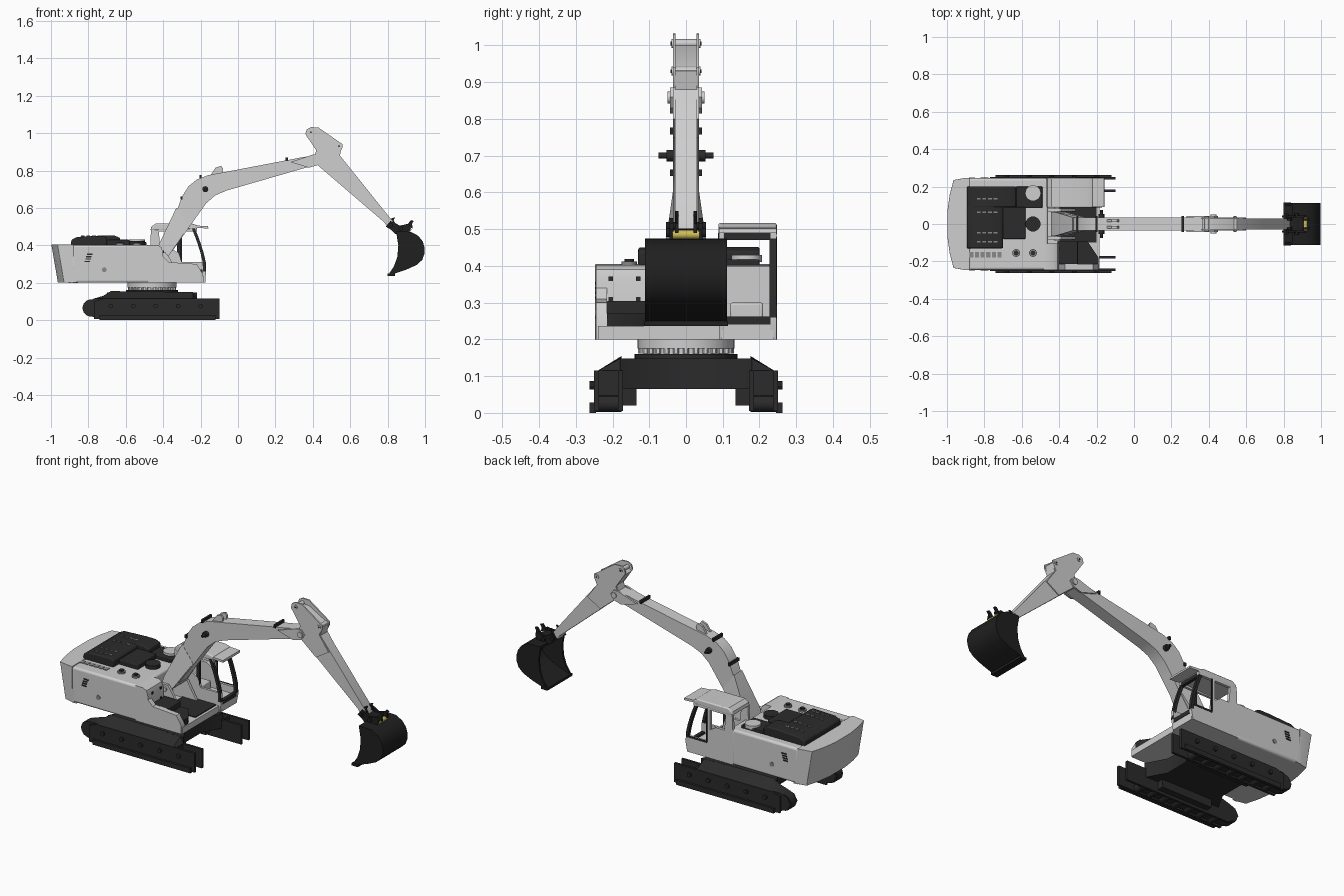
import bpy, bmesh, math
from mathutils import Matrix, Vector

if "Cube" in bpy.data.objects:
    bpy.data.objects.remove(bpy.data.objects["Cube"])


def material(name, r, g, b):
    m = bpy.data.materials.new(name)
    m.use_nodes = True
    m.diffuse_color = (r, g, b, 1)
    m.node_tree.nodes["Principled BSDF"].inputs["Base Color"].default_value = (r, g, b, 1)
    return m


LIGHT = material("light_grey", 0.62, 0.62, 0.62)
MID = material("mid_grey", 0.25, 0.25, 0.25)
DARK = material("charcoal", 0.024, 0.024, 0.024)
BLACK = material("bucket_black", 0.014, 0.014, 0.014)
YELLOW = material("pin_yellow", 0.62, 0.50, 0.10)
made = []


def finish(bm, name, mat, bevel=0):
    bmesh.ops.recalc_face_normals(bm, faces=bm.faces)
    me = bpy.data.meshes.new(name)
    bm.to_mesh(me)
    bm.free()
    ob = bpy.data.objects.new(name, me)
    bpy.context.collection.objects.link(ob)
    me.materials.append(mat)
    if bevel:
        b = ob.modifiers.new("Bevel", "BEVEL")
        b.width, b.segments, b.limit_method = bevel, 3, 'ANGLE'
        b.angle_limit = math.radians(40)
    made.append(ob)
    return ob


def prism(name, pts, lo, hi, mat, axis='y', bevel=0, shape=None):
    """Extrude a profile; xz for axis y, xy for axis z. shape moves each vertex."""
    bm = bmesh.new()
    put = (lambda a, b, t: (a, t, b)) if axis == 'y' else (lambda a, b, t: (a, b, t))
    rings = [[bm.verts.new(put(a, b, t)) for a, b in pts] for t in (lo, hi)]
    for r in rings:
        bm.faces.new(r)
    n = len(pts)
    for i in range(n):
        j = (i + 1) % n
        bm.faces.new((rings[0][i], rings[0][j], rings[1][j], rings[1][i]))
    if shape:
        for v in bm.verts:
            shape(v.co)
    return finish(bm, name, mat, bevel)


def box(name, x0, x1, y0, y1, z0, z1, mat, bevel=0):
    return prism(name, [(x0, z0), (x1, z0), (x1, z1), (x0, z1)], y0, y1, mat, bevel=bevel)


def cyl(name, centre, r, length, mat, axis='y', n=24):
    bm = bmesh.new()
    rot = Matrix.Rotation(math.pi / 2, 4, 'X') if axis == 'y' else Matrix()
    bmesh.ops.create_cone(bm, cap_ends=True, segments=n, radius1=r, radius2=r, depth=length,
                          matrix=Matrix.Translation(Vector(centre)) @ rot)
    return finish(bm, name, mat)


# --- Undercarriage -------------------------------------------------------
FRAME = [(-0.81, 0.03), (-0.77, 0.015), (-0.24, 0.015), (-0.22, 0.04), (-0.22, 0.115), (-0.24, 0.15),
         (-0.68, 0.155), (-0.72, 0.13), (-0.77, 0.115), (-0.81, 0.10), (-0.83, 0.065)]
PLATE = [(-0.77, 0.005), (-0.10, 0.005), (-0.10, 0.115), (-0.72, 0.115), (-0.77, 0.10)]


def slope(s):
    def f(co):
        if abs(co.y) > 0.2 and co.z > 0.115:
            co.z = 0.115
    return f


for side, s in (("left", 1), ("right", -1)):
    prism(side + "_track_frame", FRAME, s * 0.175, s * 0.24, DARK, shape=slope(s))
    prism(side + "_track_inner_plate", PLATE, s * 0.172, s * 0.185, DARK)
    prism(side + "_track_outer_plate", PLATE, s * 0.237, s * 0.25, DARK)
    box(side + "_track_guard", -0.74, -0.12, s * 0.245, s * 0.262, 0.0, 0.028, DARK)
    box(side + "_inner_gusset", -0.62, -0.30, s * 0.135, s * 0.178, 0.02, 0.12, DARK)
    cyl(side + "_idler_housing", (-0.785, s * 0.21, 0.065), 0.046, 0.05, DARK)
    for i in range(7):
        cyl(side + "_roller", (-0.70 + i * 0.08, s * 0.21, 0.025), 0.022, 0.07, DARK, n=16)
    for i in range(5):
        cyl(side + "_frame_bolt", (-0.68 + i * 0.12, s * 0.252, 0.075), 0.012, 0.02, DARK, n=10)

# cross frame with legs spreading toward the tracks
half = [(-0.70, 0.18), (-0.60, 0.18), (-0.54, 0.12), (-0.38, 0.12), (-0.32, 0.18), (-0.22, 0.18),
        (-0.27, 0.08)]
half = [(-0.70, 0.18), (-0.22, 0.18), (-0.28, 0.07)]
prism("cross_frame", half + [(x, -y) for x, y in reversed(half)] + [(-0.64, -0.07), (-0.64, 0.07)],
      0.065, 0.148, DARK, 'z')
cyl("frame_hub", (-0.46, 0, 0.12), 0.14, 0.08, DARK, 'z', 32)

# slewing ring
cyl("slewing_ring", (-0.46, 0, 0.188), 0.132, 0.026, LIGHT, 'z', 40)
cyl("ring_base", (-0.46, 0, 0.165), 0.115, 0.025, LIGHT, 'z', 40)
for i in range(28):
    a = i * math.tau / 28
    cyl("ring_bolt", (-0.46 + 0.122 * math.cos(a), 0.122 * math.sin(a), 0.17), 0.008, 0.016, LIGHT, 'z', 6)

# --- Upper body ----------------------------------------------------------
rear = [(-0.90, 0.247), (-0.965, 0.235), (-0.985, 0.16), (-0.998, 0.07)]


def tuck(co):
    if co.z < 0.21 and co.x < -0.89:
        co.x += 0.035


prism("counterweight", [(-0.88, 0.247)] + rear + [(x, -y) for x, y in reversed(rear)] + [(-0.88, -0.247)],
      0.2, 0.405, LIGHT, 'z', 0.018, tuck)
box("engine_bay", -0.885, -0.46, -0.245, 0.245, 0.2, 0.402, LIGHT, 0.012)
prism("right_side_tank", [(-0.48, 0.2), (-0.40, 0.2), (-0.40, 0.36), (-0.41, 0.39), (-0.43, 0.402), (-0.48, 0.402)],
      -0.245, -0.105, LIGHT)
prism("right_side_panel", [(-0.42, 0.2), (-0.19, 0.2), (-0.19, 0.25), (-0.22, 0.30), (-0.37, 0.31), (-0.40, 0.34),
                           (-0.42, 0.34)], -0.245, -0.215, LIGHT)
box("deck", -0.48, -0.185, -0.24, 0.24, 0.2, 0.236, LIGHT)
box("deck_cover", -0.40, -0.20, -0.10, 0.088, 0.234, 0.241, DARK)
box("upper_step_box", -0.41, -0.30, -0.215, -0.09, 0.236, 0.305, DARK, 0.005)
prism("lower_step", [(-0.30, -0.09), (-0.25, -0.09), (-0.19, -0.18), (-0.19, -0.215), (-0.30, -0.215)],
      0.236, 0.27, DARK, 'z')

# engine hood and top covers
prism("engine_hood", [(-0.895, 0.40), (-0.89, 0.43), (-0.86, 0.445), (-0.72, 0.452), (-0.66, 0.452), (-0.63, 0.44),
                      (-0.63, 0.40)], 0.09, 0.20, DARK, bevel=0.006)
prism("engine_hood_main", [(-0.895, 0.40), (-0.89, 0.43), (-0.86, 0.445), (-0.72, 0.45), (-0.70, 0.44), (-0.70, 0.40)],
      -0.13, 0.10, DARK, bevel=0.006)
box("hood_front_cover", -0.70, -0.58, -0.08, 0.09, 0.40, 0.43, DARK, 0.005)
box("hood_side_cover", -0.63, -0.49, 0.085, 0.20, 0.40, 0.418, DARK, 0.004)
cyl("round_cap", (-0.54, 0.165, 0.42), 0.042, 0.02, LIGHT, 'z')
cyl("swivel_cover", (-0.54, 0.0, 0.41), 0.04, 0.025, DARK, 'z')
for x in (-0.63, -0.54):
    cyl("filler_ring", (x, -0.155, 0.406), 0.021, 0.012, MID, 'z', 16)
    cyl("filler_cap", (x, -0.155, 0.412), 0.013, 0.014, DARK, 'z', 12)
for y in (-0.10, -0.05, 0.06, 0.13):
    for i in range(4):
        box("hood_slot", -0.84 + i * 0.03, -0.82 + i * 0.03, y, y + 0.008, 0.44, 0.4515, MID)
for i in range(6):
    box("top_vent", -0.88 + i * 0.03, -0.858 + i * 0.03, -0.18, -0.15, 0.40, 0.405, MID)
for s in (1, -1):
    for i in range(4):
        z = 0.31 + i * 0.013
        box("side_vent", -0.82 + i * 0.004, -0.79 + i * 0.004, s * 0.243, s * 0.248, z, z + 0.007, DARK)
    cyl("side_latch", (-0.715, s * 0.245, 0.27), 0.013, 0.006, MID, n=16)
for z in (0.31, 0.365):
    for y in (-0.205, -0.13):
        box("tank_bolt", -0.402, -0.396, y - 0.006, y + 0.006, z - 0.006, z + 0.006, DARK)

# --- Cab -----------------------------------------------------------------
def cab_front(z):
    return -0.17 - 0.06 * max(0, (z - 0.29) / 0.2) ** 1.4


curve = [0.26, 0.31, 0.36, 0.41, 0.45, 0.49]
post = [(cab_front(z), z) for z in curve] + [(cab_front(z) - 0.017, z) for z in reversed(curve)]
for side, y0, y1, sill in (("outer", 0.23, 0.246, 0.29), ("inner", 0.09, 0.104, 0.31)):
    prism("cab_%s_panel" % side, [(-0.47, 0.2), (-0.18, 0.2), (-0.17, 0.25), (-0.172, sill), (-0.30, sill),
                                  (-0.32, 0.36), (-0.36, 0.385), (-0.47, 0.385)], y0, y1, LIGHT)
    prism("cab_%s_front_post" % side, post, y0 - 0.003, y1, DARK)
    box("cab_%s_middle_post" % side, -0.325, -0.307, y0, y1, 0.32, 0.49, LIGHT if side == "outer" else DARK)
    prism("cab_%s_rear_post" % side, [(-0.47, 0.38), (-0.415, 0.38), (-0.425, 0.49), (-0.465, 0.49)], y0, y1, LIGHT)
    box("cab_%s_top_rail" % side, -0.455, -0.22, y0, y1, 0.475, 0.492, LIGHT)
box("door_sill_trim", -0.305, -0.175, 0.243, 0.248, 0.283, 0.293, DARK)
box("door_edge_trim", -0.308, -0.30, 0.243, 0.248, 0.29, 0.48, DARK)
box("cab_rear_wall", -0.47, -0.45, 0.095, 0.24, 0.2, 0.40, LIGHT)
box("cab_floor", -0.46, -0.175, 0.095, 0.24, 0.2, 0.25, LIGHT)
box("seat_base", -0.40, -0.32, 0.12, 0.21, 0.25, 0.30, LIGHT, 0.006)
box("cab_lower_rail", -0.192, -0.172, 0.095, 0.24, 0.24, 0.262, DARK)
prism("cab_roof", [(-0.468, 0.48), (-0.463, 0.50), (-0.44, 0.517), (-0.25, 0.517), (-0.22, 0.508), (-0.22, 0.488)],
      0.088, 0.247, LIGHT, bevel=0.006)
prism("cab_visor", [(-0.26, 0.495), (-0.26, 0.508), (-0.16, 0.502), (-0.158, 0.49)], 0.09, 0.246, LIGHT)
box("cab_front_top_rail", -0.24, -0.222, 0.095, 0.24, 0.47, 0.49, DARK)

# --- Boom ----------------------------------------------------------------
prism("boom", [(-0.40, 0.38), (-0.30, 0.66), (-0.265, 0.715), (-0.22, 0.752), (-0.16, 0.775), (-0.08, 0.79),
               (0.35, 0.872), (0.42, 0.882), (0.447, 0.865), (0.44, 0.84), (0.40, 0.826), (-0.06, 0.693),
               (-0.12, 0.668), (-0.17, 0.625), (-0.22, 0.555), (-0.35, 0.37)], -0.035, 0.035, LIGHT)


def flare(co):
    if co.z < 0.42:
        co.y *= 1.8


prism("boom_foot", [(-0.445, 0.335), (-0.425, 0.40), (-0.33, 0.60), (-0.26, 0.505), (-0.37, 0.345), (-0.41, 0.31)],
      -0.036, 0.036, LIGHT, shape=flare)
for s in (1, -1):
    prism("boom_bracket", [(-0.48, 0.22), (-0.30, 0.22), (-0.37, 0.34), (-0.39, 0.365), (-0.43, 0.365), (-0.48, 0.33)],
          s * 0.067, s * 0.082, LIGHT)
    prism("boom_end_cheek", [(0.28, 0.845), (0.40, 0.885), (0.43, 0.885), (0.45, 0.86), (0.43, 0.83), (0.38, 0.815)],
          s * 0.033, s * 0.044, LIGHT)
    cyl("boom_pin_collar", (-0.175, s * 0.043, 0.70), 0.016, 0.02, DARK, n=16)
    prism("boom_top_lug", [(-0.15, 0.77), (-0.12, 0.815), (-0.09, 0.825), (-0.08, 0.81), (-0.085, 0.78)],
          s * 0.012, s * 0.024, LIGHT)
cyl("boom_foot_pin", (-0.41, 0, 0.34), 0.016, 0.18, LIGHT, n=16)
cyl("boom_cylinder_pin", (-0.175, 0, 0.70), 0.008, 0.15, DARK, n=16)
cyl("boom_end_pin", (0.425, 0, 0.858), 0.016, 0.10, LIGHT, n=16)
for x, z in ((-0.302, 0.65), (-0.20, 0.764), (0.26, 0.858)):
    box("hose_clamp", x - 0.006, x + 0.006, -0.043, 0.043, z - 0.006, z + 0.012, DARK)

# --- Stick ---------------------------------------------------------------
prism("stick", [(0.365, 0.985), (0.385, 1.0), (0.43, 1.0), (0.555, 0.93), (0.545, 0.88), (0.83, 0.525), (0.835, 0.49),
                (0.805, 0.49), (0.78, 0.525), (0.43, 0.825), (0.395, 0.845), (0.42, 0.91)], -0.03, 0.03, LIGHT)
for s in (1, -1):
    prism("stick_cheek", [(0.36, 0.995), (0.368, 1.02), (0.39, 1.032), (0.43, 1.03), (0.56, 0.94), (0.56, 0.925),
                          (0.54, 0.885), (0.60, 0.80), (0.52, 0.75), (0.43, 0.825), (0.40, 0.85), (0.42, 0.905)],
          s * 0.028, s * 0.036, LIGHT)
for x, z in ((0.39, 1.005), (0.54, 0.93)):
    cyl("stick_pin", (x, 0, z), 0.012, 0.08, LIGHT, n=16)
    cyl("stick_pin_core", (x, 0, z), 0.005, 0.083, DARK, n=10)

# --- Coupler and bucket --------------------------------------------------
for s in (1, -1):
    prism("coupler_plate", [(0.79, 0.50), (0.815, 0.53), (0.84, 0.52), (0.865, 0.505), (0.91, 0.515), (0.925, 0.50),
                            (0.915, 0.465), (0.84, 0.46), (0.815, 0.485)], s * 0.034, s * 0.045, BLACK)
    prism("coupler_hook", [(0.81, 0.52), (0.822, 0.545), (0.84, 0.55), (0.832, 0.535), (0.845, 0.51)],
          s * 0.02, s * 0.03, BLACK)
    prism("coupler_hook", [(0.90, 0.505), (0.925, 0.535), (0.94, 0.53), (0.93, 0.515), (0.935, 0.49)],
          s * 0.02, s * 0.03, BLACK)
box("coupler_core", 0.835, 0.91, -0.036, 0.036, 0.465, 0.50, BLACK)
cyl("yellow_lock_pin", (0.915, 0, 0.485), 0.012, 0.074, YELLOW, n=16)
for x, z in ((0.815, 0.507), (0.87, 0.49)):
    cyl("coupler_pin", (x, 0, z), 0.012, 0.11, BLACK, n=16)

shell = [(0.845, 0.475), (0.925, 0.472), (0.965, 0.45), (0.988, 0.42), (0.998, 0.385), (0.997, 0.355), (0.985, 0.322),
         (0.955, 0.295), (0.90, 0.27), (0.80, 0.236)]
inner = [(0.845, 0.463), (0.92, 0.46), (0.957, 0.44), (0.977, 0.413), (0.986, 0.38), (0.985, 0.355), (0.973, 0.33),
         (0.948, 0.306), (0.90, 0.281), (0.80, 0.242)]
prism("bucket_shell", shell + inner[::-1], -0.108, 0.108, BLACK)
for s in (1, -1):
    prism("bucket_side", shell + [(0.835, 0.29), (0.852, 0.34), (0.857, 0.40)], s * 0.10, s * 0.112, BLACK)
box("bucket_lip", 0.80, 0.84, -0.114, 0.114, 0.236, 0.25, BLACK)

# --- Shading -------------------------------------------------------------
bpy.ops.object.select_all(action='DESELECT')
for ob in made:
    ob.select_set(True)
bpy.context.view_layer.objects.active = made[0]
bpy.ops.object.shade_smooth_by_angle(angle=math.radians(35))
